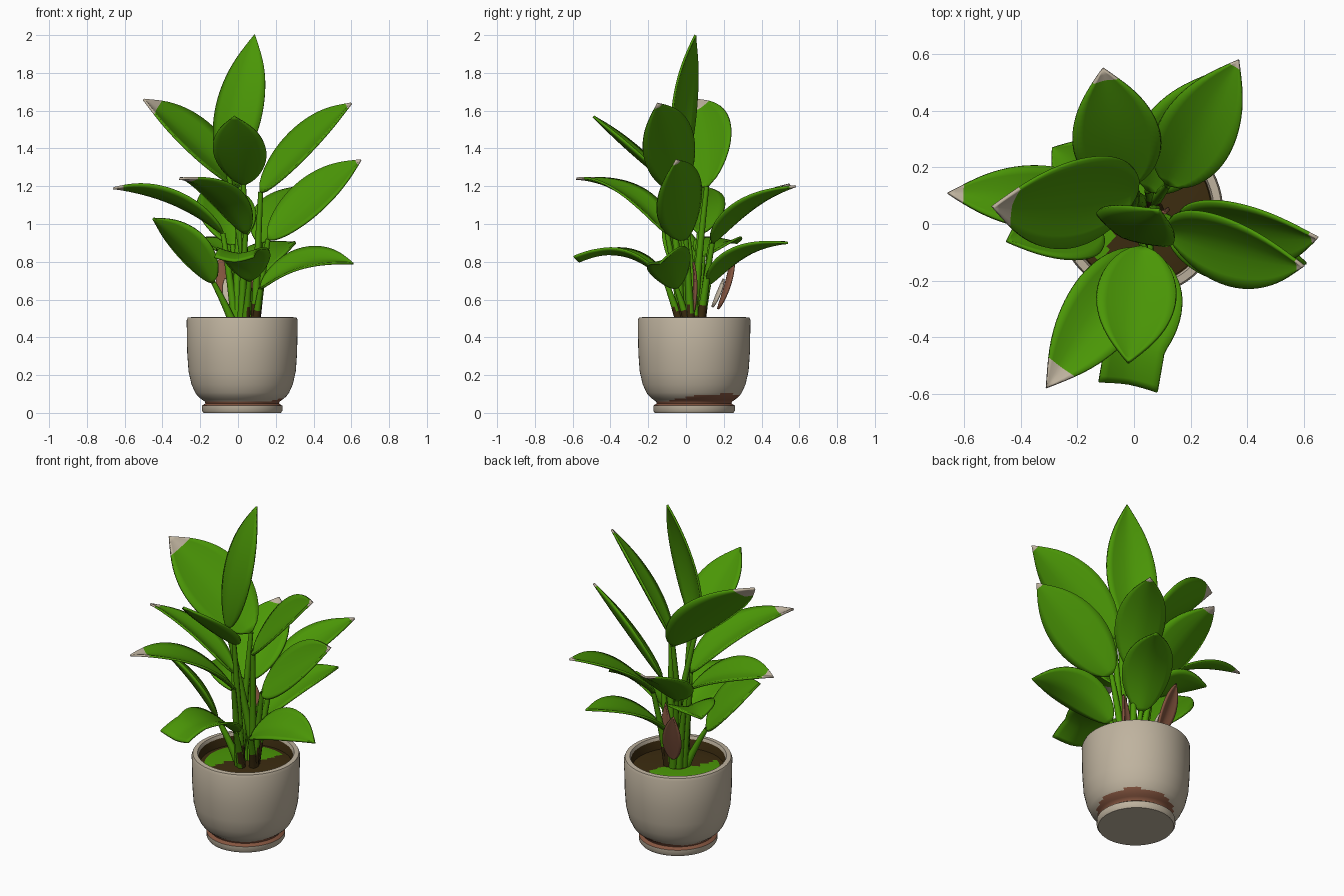
import bpy, bmesh, math
from mathutils import Vector

cube = bpy.data.objects.get("Cube")
if cube:
    bpy.data.objects.remove(cube, do_unlink=True)


def material(name, rgb):
    m = bpy.data.materials.new(name)
    m.use_nodes = True
    m.diffuse_color = (*rgb, 1)
    m.node_tree.nodes["Principled BSDF"].inputs["Base Color"].default_value = (*rgb, 1)
    return m


GREEN = material("leaf green", (0.07, 0.31, 0.002))
STONE = material("warm stone", (0.52, 0.45, 0.345))
BROWN = material("reddish brown", (0.23, 0.09, 0.05))
SOIL = material("dark soil", (0.045, 0.025, 0.005))

CENTRE = Vector((0.022, 0.043, 0))


def finish(name, bm, mats, angle=50):
    bmesh.ops.remove_doubles(bm, verts=bm.verts, dist=0.0004)
    bmesh.ops.recalc_face_normals(bm, faces=bm.faces)
    mesh = bpy.data.meshes.new(name)
    bm.to_mesh(mesh)
    bm.free()
    for m in mats:
        mesh.materials.append(m)
    ob = bpy.data.objects.new(name, mesh)
    bpy.context.collection.objects.link(ob)
    bpy.ops.object.select_all(action='DESELECT')
    bpy.context.view_layer.objects.active = ob
    ob.select_set(True)
    bpy.ops.object.shade_smooth_by_angle(angle=math.radians(angle))
    return ob


def skin(bm, rows, closed):
    """Join successive rows of points with quads; return (row, face) pairs."""
    rows = [[bm.verts.new(p) for p in row] for row in rows]
    faces = []
    for i, (a, b) in enumerate(zip(rows, rows[1:])):
        n = len(a)
        for j in range(n if closed else n - 1):
            k = (j + 1) % n
            faces.append((i, bm.faces.new((a[j], a[k], b[k], b[j]))))
    return faces


def lathe(name, profile, mats, rule, sides=64):
    bm = bmesh.new()
    turn = [2 * math.pi * k / sides for k in range(sides)]
    rows = [[CENTRE + Vector((r * math.cos(a), r * math.sin(a) * 1.015, z)) for a in turn]
            for r, z in profile]
    for i, f in skin(bm, rows, True):
        f.material_index = rule(i, f.calc_center_median() - CENTRE)
    return finish(name, bm, mats)


# Pot with foot, a slanted bare-clay patch low down, and a dark inner wall
pot_profile = [(0, 0), (0.205, 0), (0.213, 0.012), (0.213, 0.038), (0.195, 0.05),
               (0.198, 0.06), (0.21, 0.068), (0.222, 0.077), (0.232, 0.086), (0.24, 0.095),
               (0.248, 0.106), (0.268, 0.15), (0.284, 0.22), (0.291, 0.32), (0.294, 0.49),
               (0.288, 0.505), (0.262, 0.507), (0.255, 0.49), (0.25, 0.42)]


def pot_rule(i, c):
    if i == len(pot_profile) - 2:
        return 1
    toward = (0.7 * c.x + 0.7 * c.y) / max(0.01, math.hypot(c.x, c.y))
    return 2 if 0.043 < c.z < 0.06 + 0.042 * max(0, toward) else 0


lathe("pot", pot_profile, (STONE, SOIL, BROWN), pot_rule)


# Ground cover with a bare patch on one side and bare soil along the wall
def ground_rule(i, c):
    return int(i > 4 or 0.8 * c.x - 0.5 * c.y > 0.03 * math.sin(30 * c.x) - 0.02)


lathe("ground_cover", [(0, 0.452), (0.06, 0.451), (0.12, 0.449), (0.17, 0.447),
                       (0.2, 0.445), (0.225, 0.442), (0.254, 0.437)],
      (GREEN, SOIL), ground_rule)


def bezier(a, b, c, u):
    return a * (1 - u) ** 2 + b * 2 * u * (1 - u) + c * u * u


def stalk(name, root, bend, top, r0, r1):
    """Tapered stem along a curved path, earthy at the foot on the left."""
    bm = bmesh.new()
    rows = []
    for i in range(11):
        u = i / 10
        p = bezier(root, bend, top, u)
        t = (bezier(root, bend, top, u + 0.01) - p).normalized()
        x = t.cross(Vector((0, 1, 0.2))).normalized()
        y = t.cross(x)
        r = r0 + (r1 - r0) * u
        rows.append([p + r * (x * math.cos(a) + y * math.sin(a))
                     for a in (k * math.pi / 4 for k in range(8))])
    for i, f in skin(bm, rows, True):
        c = f.calc_center_median()
        f.material_index = int(c.z < 0.55 and c.x > 0.05)
    return finish(name, bm, (GREEN, SOIL))


def blade(name, base, tip, width, arch=0, roll=0, tip_rows=1, blunt=False,
          side=None, mats=(GREEN, STONE), rows_n=24, cols=8):
    """Oval leaf with a short drawn-out point, along an arched spine."""
    base, tip = Vector(base), Vector(tip)
    chord = (tip - base).normalized()
    s0 = Vector(side).normalized() if side else Vector((-chord.y, chord.x, 0)).normalized()
    n0 = chord.cross(s0).normalized()
    ctrl = (base + tip) / 2 + n0 * arch * 2
    a = math.radians(roll)
    bm = bmesh.new()
    rows = []
    for i in range(rows_n + 1):
        u = i / rows_n
        p = bezier(base, ctrl, tip, u)
        t = ((ctrl - base) * (1 - u) + (tip - ctrl) * u).normalized()
        n = t.cross(s0).normalized()
        s = s0 * math.cos(a) + n * math.sin(a)
        n = t.cross(s)
        w = math.sin(math.pi * u ** 0.88) ** 0.66 * (1 - 0.62 * u ** 10) if 0 < u < 1 else 0
        if blunt:
            w = max(w, 0.75) if u > 0.5 else w
        w = max(w, 0.06 if u < 0.5 else 0.004) * width / 2
        rows.append([p + s * w * v + n * w * 0.25 * (abs(v) ** 1.5 - 0.35)
                     for v in (2 * k / cols - 1 for k in range(cols + 1))])
    for i, f in skin(bm, rows, False):
        f.material_index = int(i >= rows_n - tip_rows)
    ob = finish(name, bm, mats, 60)
    thick = ob.modifiers.new("thickness", 'SOLIDIFY')
    thick.thickness = 0.012
    thick.offset = 0
    return ob


# Leaves: base, tip, width, arch, roll, then options
leaves = {
    "top_leaf": ((-0.05, -0.03, 1.26), (0.09, 0.05, 2.0), 0.28, -0.04, 0,
                 dict(side=(1, -0.5, 0), tip_rows=0)),
    "upper_right_leaf": ((0.01, 0.11, 1.2), (-0.5, 0.06, 1.66), 0.37, 0.02, -33, dict(tip_rows=3)),
    "upper_left_leaf": ((0.12, -0.03, 1.17), (0.6, -0.15, 1.64), 0.3, 0.02, 40, {}),
    "upper_front_leaf": ((0.03, -0.08, 1.21), (-0.02, -0.49, 1.57), 0.28, 0, 0, dict(tip_rows=0)),
    "middle_left_leaf": ((0.16, 0, 0.92), (0.65, -0.05, 1.34), 0.3, 0.01, 43, {}),
    "middle_front_leaf": ((0.04, -0.1, 0.95), (-0.31, -0.58, 1.24), 0.27, 0.08, 0, dict(tip_rows=3)),
    "middle_right_leaf": ((-0.08, 0.07, 0.95), (-0.66, 0.11, 1.19), 0.24, 0.06, 18, dict(tip_rows=2)),
    "back_left_leaf": ((0.12, 0.14, 0.9), (0.37, 0.58, 1.2), 0.27, 0.05, 0, {}),
    "back_right_leaf": ((-0.03, 0.13, 0.89), (-0.11, 0.55, 1.21), 0.31, 0.03, 0, dict(tip_rows=2)),
    "inner_back_leaf": ((-0.05, 0.09, 0.83), (-0.29, 0.27, 0.9), 0.26, 0.04, 0, dict(tip_rows=0)),
    "low_back_leaf": ((0.05, 0.12, 0.68), (0.29, 0.54, 0.9), 0.27, 0.06, 0, dict(tip_rows=0)),
    "low_left_leaf": ((0.12, -0.05, 0.66), (0.61, -0.14, 0.79), 0.24, 0.08, 28, dict(tip_rows=0)),
    "low_front_leaf": ((0.06, -0.11, 0.7), (-0.02, -0.57, 0.81), 0.28, 0.09, 0,
                       dict(blunt=True, tip_rows=0)),
    "low_right_leaf": ((-0.13, -0.01, 0.69), (-0.45, -0.06, 1.03), 0.27, 0.03, 32, dict(tip_rows=0)),
}
HEART = Vector((0.04, 0.03, 0.43))
for name, (base, tip, width, arch, roll, options) in leaves.items():
    blade(name, base, tip, width, arch, roll, **options)
    top = Vector(base)
    out = Vector((tip[0], tip[1], 0)).normalized()
    root = HEART + out * 0.05
    bend = Vector((root.x * 0.6 + top.x * 0.4, root.y * 0.6 + top.y * 0.4, (root.z + top.z) / 2))
    stalk(name.replace("leaf", "stalk"), root, bend, top, 0.024, 0.013)

# Dry sheaths among the stalks, one with a pale lower edge
blade("dry_sheath_back", (-0.03, 0.17, 0.55), (-0.09, 0.25, 0.85), 0.11, 0.01, 0,
      side=(1, 0.3, 0.3), tip_rows=0, mats=(BROWN, STONE))
blade("dry_sheath_left", (0.085, 0.03, 0.5), (0.11, 0.04, 0.8), 0.06, 0.01, 0,
      side=(1, 0.2, 0), tip_rows=0, mats=(BROWN, STONE))
blade("pale_sheath", (-0.02, 0.14, 0.56), (-0.07, 0.2, 0.71), 0.07, 0, 0,
      side=(1, 0.3, 0.3), tip_rows=0, mats=(STONE, STONE))
